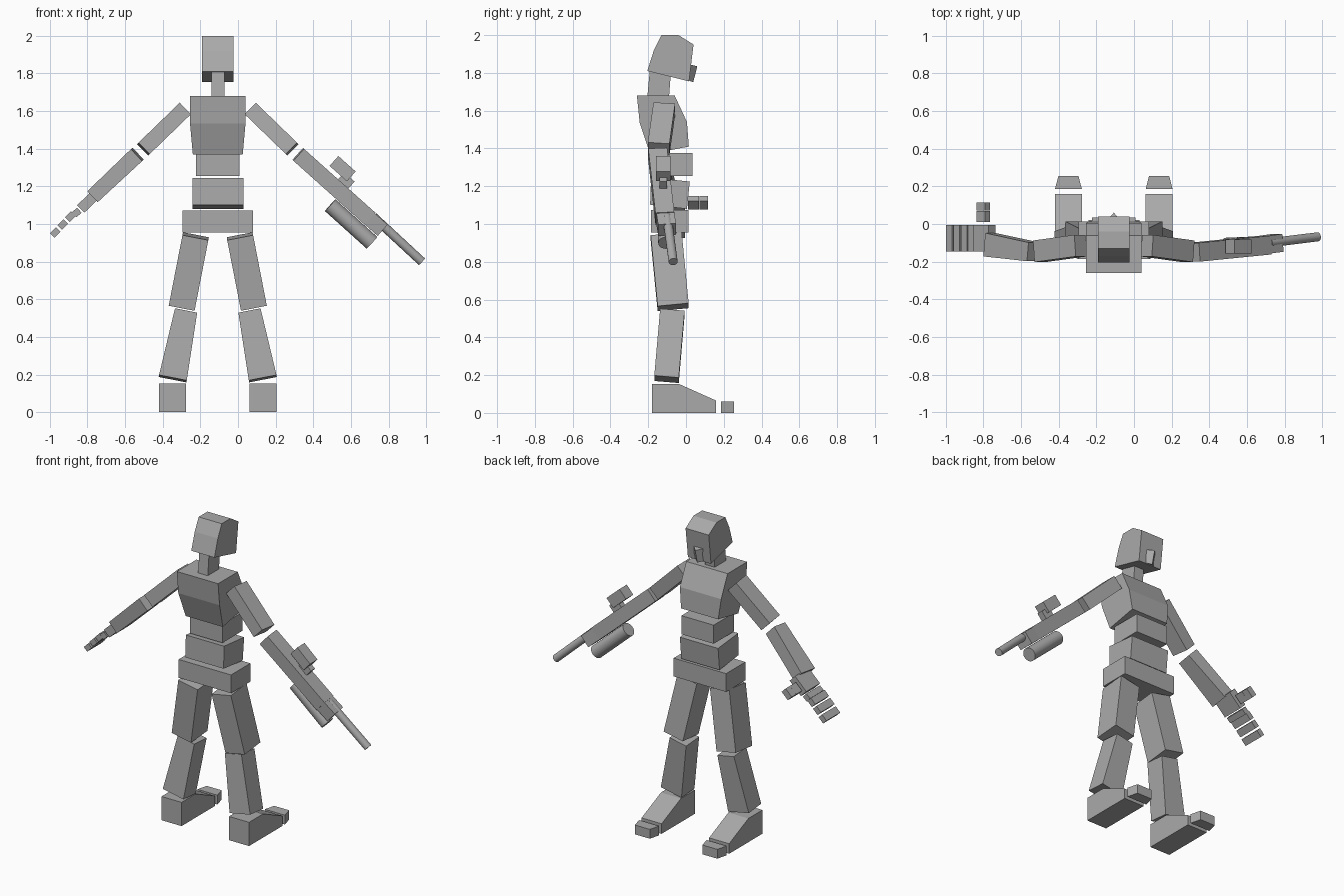
import bpy, bmesh, math
from mathutils import Vector

MID = -0.1075  # symmetry plane of the body
grey = bpy.data.materials.new("plain grey")
grey.diffuse_color = (0.4, 0.4, 0.4, 1)


def finish(name, bm):
    bmesh.ops.remove_doubles(bm, verts=bm.verts, dist=1e-4)
    bmesh.ops.recalc_face_normals(bm, faces=bm.faces)
    me = bpy.data.meshes.new(name)
    bm.to_mesh(me)
    bm.free()
    me.materials.append(grey)
    ob = bpy.data.objects.new(name, me)
    bpy.context.collection.objects.link(ob)
    return ob


def prism(name, x0, x1, profile):
    """Side profile of (y, z, inset) points spanned from x0 to x1."""
    bm = bmesh.new()
    a = [bm.verts.new((x0 + i, y, z)) for y, z, i in profile]
    b = [bm.verts.new((x1 - i, y, z)) for y, z, i in profile]
    bm.faces.new(a)
    bm.faces.new(b[::-1])
    n = len(profile)
    for k in range(n):
        j = (k + 1) % n
        bm.faces.new((a[k], b[k], b[j], a[j]))
    return finish(name, bm)


def beam(name, p0, p1, w0, d0, w1=None, d1=None):
    """Tapered box along p0-p1; w is across, d is front to back."""
    p0, p1 = Vector(p0), Vector(p1)
    axis = (p1 - p0).normalized()
    v = Vector((0, 1, 0))
    v = (v - axis * v.dot(axis)).normalized()
    u = axis.cross(v)
    bm = bmesh.new()
    rings = []
    for p, w, d in ((p0, w0, d0), (p1, w1 or w0, d1 or d0)):
        rings.append([bm.verts.new(p + u * (s * w / 2) + v * (t * d / 2))
                      for s, t in ((-1, -1), (1, -1), (1, 1), (-1, 1))])
    a, b = rings
    bm.faces.new(a)
    bm.faces.new(b[::-1])
    for k in range(4):
        j = (k + 1) % 4
        bm.faces.new((a[k], b[k], b[j], a[j]))
    return finish(name, bm)


def tube(name, p0, p1, r):
    p0, p1 = Vector(p0), Vector(p1)
    bpy.ops.mesh.primitive_cylinder_add(vertices=24, radius=r, depth=(p1 - p0).length,
                                        location=(p0 + p1) / 2)
    ob = bpy.context.object
    ob.name = name
    ob.rotation_euler = (p1 - p0).to_track_quat('Z', 'Y').to_euler()
    ob.data.materials.append(grey)
    bpy.ops.object.shade_smooth_by_angle(angle=math.radians(40))


# Head, pointed mask and neck
prism("head", -0.19, -0.025, [(-0.13, 2.0, 0), (-0.04, 2.0, 0), (0.04, 1.95, 0),
                              (0.016, 1.755, 0), (-0.205, 1.81, 0), (-0.17, 1.92, 0)])
prism("mask", -0.165, -0.05, [(0.0, 1.85, 0), (0.06, 1.835, 0.0575),
                              (0.038, 1.75, 0.0575), (-0.005, 1.768, 0)])
prism("neck", -0.142, -0.073, [(-0.19, 1.83, 0), (-0.08, 1.80, 0),
                               (-0.09, 1.67, 0), (-0.205, 1.67, 0)])

# Torso blocks
prism("chest", -0.255, 0.04, [(-0.26, 1.68, 0), (-0.06, 1.68, 0), (0.005, 1.54, 0),
                              (0.015, 1.41, 0.015), (-0.19, 1.37, 0.015), (-0.245, 1.535, 0)])
prism("upper_abdomen", -0.222, 0.008, [(-0.17, 1.375, 0), (0.035, 1.375, 0),
                                       (0.035, 1.255, 0), (-0.17, 1.255, 0)])
prism("lower_abdomen", -0.243, 0.03, [(-0.185, 1.245, 0), (0.02, 1.225, 0),
                                      (0.005, 1.08, 0), (-0.19, 1.102, 0)])
prism("pelvis", -0.295, 0.08, [(-0.185, 1.073, 0), (0.012, 1.073, 0),
                               (0.012, 0.955, 0), (-0.185, 0.955, 0)])

# Legs, feet and upper arms on both sides
for side, s in (("right", 1), ("left", -1)):
    def at(x, y, z):
        return (MID + s * (x - MID), y, z)

    beam(side + "_thigh", at(0.01, -0.105, 0.935), at(0.083, -0.068, 0.56), 0.14, 0.165)
    beam(side + "_shin", at(0.062, -0.072, 0.535), at(0.132, -0.103, 0.178),
         0.12, 0.13, 0.15, 0.13)
    fx = sorted((at(0.062, 0, 0)[0], at(0.205, 0, 0)[0]))
    prism(side + "_foot", *fx, [(-0.18, 0.153, 0), (-0.037, 0.153, 0), (0.16, 0.065, 0),
                                (0.16, 0, 0), (-0.18, 0, 0)])
    prism(side + "_toe", *fx, [(0.185, 0.06, 0), (0.255, 0.06, 0.018),
                               (0.255, 0, 0.018), (0.185, 0, 0)])
    beam(side + "_upper_arm", at(0.069, -0.115, 1.61), at(0.288, -0.145, 1.398), 0.085, 0.115)

# Open hand arm: forearm, palm, finger plates and thumb
beam("left_forearm", (-0.535, -0.148, 1.37), (-0.768, -0.11, 1.15), 0.087, 0.10, 0.08, 0.125)
beam("palm", (-0.755, -0.076, 1.158), (-0.836, -0.076, 1.08), 0.055, 0.14)
for n, (x, z, w) in enumerate(((-0.892, 1.038, 0.035), (-0.932, 0.997, 0.034),
                               (-0.972, 0.953, 0.034))):
    beam("finger_plate_%d" % (n + 1), (x + 0.017, -0.076, z + 0.017),
         (x - 0.015, -0.076, z - 0.015), w, 0.14)
beam("knuckle_plate", (-0.843, -0.076, 1.073), (-0.87, -0.076, 1.05), 0.036, 0.14)
for n, (y, d) in enumerate(((0.04, 0.06), (0.093, 0.045))):
    beam("thumb_%d" % (n + 1), (-0.778, y, 1.135), (-0.822, y, 1.092), 0.04, d)

# Gun arm: housing, breech, scope, canister and barrel
beam("gun_housing", (0.32, -0.15, 1.37), (0.70, -0.112, 1.03), 0.085, 0.10)
beam("gun_breech", (0.68, -0.112, 1.045), (0.765, -0.10, 0.97), 0.08, 0.095)
beam("scope_mount", (0.535, -0.12, 1.24), (0.59, -0.12, 1.192), 0.09, 0.04)
beam("scope", (0.51, -0.12, 1.335), (0.602, -0.12, 1.253), 0.07, 0.075)
tube("canister", (0.49, -0.115, 1.10), (0.712, -0.105, 0.90), 0.042)
tube("barrel", (0.72, -0.10, 1.038), (0.977, -0.068, 0.80), 0.024)
